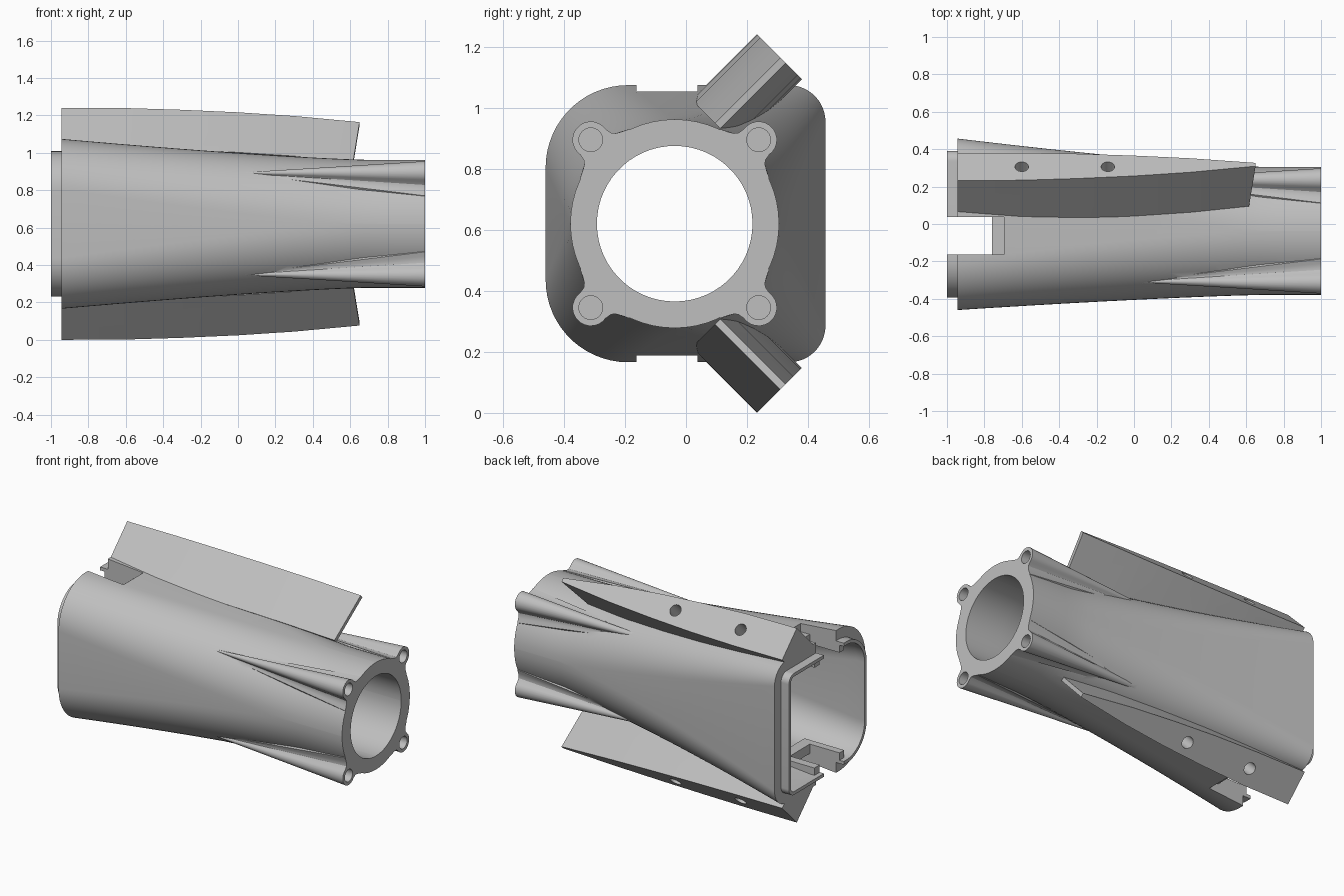
import bpy, bmesh, math
from mathutils import Vector, Matrix

if bpy.data.objects.get("Cube"):
    bpy.data.objects.remove(bpy.data.objects["Cube"])

CY, CZ = -0.037, 0.62      # axis of the round end
REAR = -0.945
R = 0.342                  # outer radius of the round end
WALL = 0.087

grey = bpy.data.materials.new("grey_plastic")
grey.use_nodes = True
GREY = (0.52, 0.52, 0.52, 1)
grey.diffuse_color = GREY
grey.node_tree.nodes["Principled BSDF"].inputs["Base Color"].default_value = GREY


def loft(name, rings):
    """Closed solid skinned through rings of equal point count."""
    bm = bmesh.new()
    loops = [[bm.verts.new(p) for p in ring] for ring in rings]
    n = len(rings[0])
    for a, b in zip(loops, loops[1:]):
        for i in range(n):
            j = (i + 1) % n
            bm.faces.new((a[i], a[j], b[j], b[i]))
    bm.faces.new(loops[0])
    bm.faces.new(loops[-1])
    bmesh.ops.recalc_face_normals(bm, faces=bm.faces)
    mesh = bpy.data.meshes.new(name)
    bm.to_mesh(mesh)
    bm.free()
    mesh.materials.append(grey)
    ob = bpy.data.objects.new(name, mesh)
    bpy.context.collection.objects.link(ob)
    return ob


def box(name, x, y, z):
    return loft(name, [[(px, y[0], z[0]), (px, y[1], z[0]),
                        (px, y[1], z[1]), (px, y[0], z[1])] for px in x])


def cylinder(name, start, end, radius, steps=24):
    axis = Vector(end) - Vector(start)
    turn = axis.to_track_quat('Z', 'Y')
    circle = [turn @ Vector((math.cos(i * math.tau / steps), math.sin(i * math.tau / steps), 0)) * radius
              for i in range(steps)]
    return loft(name, [[Vector(p) + c for c in circle] for p in (start, end)])


def combine(target, tool, operation):
    mod = target.modifiers.new("combine", 'BOOLEAN')
    mod.operation, mod.solver, mod.object = operation, 'EXACT', tool
    bpy.context.view_layer.objects.active = target
    bpy.ops.object.modifier_apply(modifier=mod.name)
    bpy.data.objects.remove(tool)


def section(x, inset=0.0, at=None, steps=16):
    """Rounded square at the rear blending into a circle at the far end."""
    s = min(1, max(0, (0.7 - x) / (0.7 - REAR)))
    t = s ** 1.3
    mix = lambda a, b: a + (b - a) * t
    y0, y1 = mix(CY - R, -0.46) + inset, mix(CY + R, 0.457) - inset
    h = mix(R, 0.454) - inset
    rf, rb = mix(R, 0.27) - inset, mix(R, 0.12) - inset
    pts = []
    for quarter, (sy, sz) in enumerate([(1, 1), (-1, 1), (-1, -1), (1, -1)]):
        r = rb if sy > 0 else rf
        cy = y1 - r if sy > 0 else y0 + r
        for i in range(steps):
            a = (quarter + (i + 0.01) / (steps - 0.98)) * math.pi / 2
            pts.append((x if at is None else at, cy + r * math.cos(a),
                        CZ + sz * (h - r) + r * math.sin(a)))
    return pts


# Outer duct shell with the stepped lip at the square end
stations = [REAR + (1 - REAR) * i / 24 for i in range(25)]
body = loft("duct_body", [section(x) for x in stations])
combine(body, loft("lip", [section(REAR, 0.066, at) for at in (-1, REAR + 0.05)]), 'UNION')

# Four flared screw lobes at the round end
half = [(0.389 + 0.06 * math.cos(a), 0.06 * math.sin(a))
        for a in [math.radians(d) for d in range(10, 101, 15)]]
half += [(0.357, 0.063), (0.346, 0.073), (0.336, 0.09), (0.325, 0.113), (0.28, 0.12)]
lobe_profile = half + [(a, -b) for a, b in reversed(half)]
for k in range(4):
    ang = math.radians(45 + 90 * k)
    ca, sa = math.cos(ang), math.sin(ang)
    rings = []
    for x, f in ((0, 0.02), (0.5, 0.5), (1, 1)):
        ring = [(0.385 + (a - 0.385) * f, b * f) for a, b in lobe_profile]
        rings.append([(x, CY + a * ca - b * sa, CZ + a * sa + b * ca) for a, b in ring])
    combine(body, loft("lobe", rings), 'UNION')

# Two diagonal mounting fins: (x, lower side, upper side) across the fin
fin_width = [(REAR, 0.066, 0.274), (-0.6, 0.066, 0.272), (-0.3, 0.072, 0.259),
             (0, 0.086, 0.24), (0.3, 0.106, 0.212), (0.65, 0.141, 0.166)]
OUT, ROOT = 0.603, 0.30
Q = math.sqrt(0.5)
for side in (1, -1):
    def place(x, u, v):
        return (x, (u - v) * Q, CZ + side * (u + v) * Q)
    rings = []
    for x, lo, hi in fin_width:
        xi = x - 0.035 if x > 0.5 else x
        rings.append([place(xi, ROOT, lo), place(x, OUT, lo), place(x, OUT, hi), place(xi, ROOT, hi)])
    fin = loft("fin", rings)
    combine(body, fin, 'UNION')
    # Blind screw holes in the fin edge
    for x in (-0.6, -0.14):
        combine(body, cylinder("fin_hole", place(x, 0.45, 0.17), place(x, 0.7, 0.17), 0.036), 'DIFFERENCE')

# Hollow interior
inner = [-1.05] + stations + [1.05]
combine(body, loft("cavity", [section(x, WALL) for x in inner]), 'DIFFERENCE')

# Thickened pads and stepped notches, top and bottom
for side in (1, -1):
    def span(a, b):
        return sorted((CZ + side * a, CZ + side * b))
    combine(body, box("notch_pad", (-0.97, -0.69), (-0.21, 0.09), span(0.32, 0.38)), 'UNION')
    combine(body, box("notch", (-1.1, -0.76), (-0.163, 0.037), span(0.25, 0.7)), 'DIFFERENCE')
    combine(body, box("notch_step", (-1.1, -0.695), (-0.163, 0.037), span(0.38, 0.7)), 'DIFFERENCE')

# Screw holes in the lobes
for sy in (1, -1):
    for sz in (1, -1):
        y, z = CY + sy * 0.275, CZ + sz * 0.275
        combine(body, cylinder("lobe_hole", (0.7, y, z), (1.1, y, z), 0.039), 'DIFFERENCE')

bpy.ops.object.select_all(action='DESELECT')
body.select_set(True)
bpy.context.view_layer.objects.active = body
bpy.ops.object.shade_smooth_by_angle(angle=math.radians(25))
